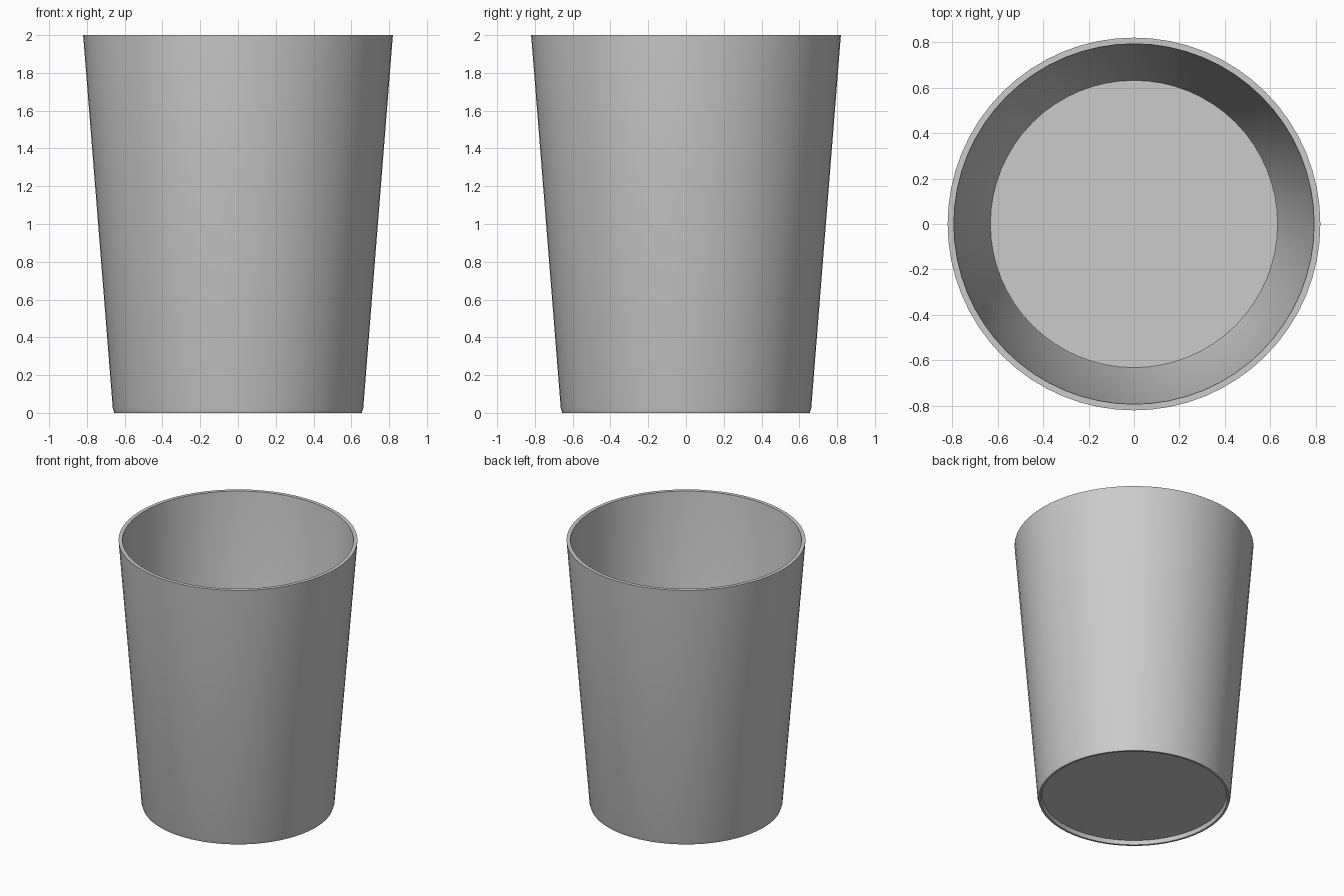
import bpy, bmesh, math

if "Cube" in bpy.data.objects:
    bpy.data.objects.remove(bpy.data.objects["Cube"])

# Tapered cup: revolve a profile (radius, height) from recessed underside to inner floor
profile = [(0.632, 0.03), (0.64, 0.0), (0.655, 0.0), (0.663, 0.025), (0.82, 2.0),
           (0.793, 2.0), (0.638, 0.07), (0.632, 0.055)]
SEGMENTS = 64

bm = bmesh.new()
rings = []
for r, z in profile:
    rings.append([bm.verts.new((r * math.cos(2 * math.pi * i / SEGMENTS),
                                r * math.sin(2 * math.pi * i / SEGMENTS), z))
                  for i in range(SEGMENTS)])

# Walls and rim
for lower, upper in zip(rings, rings[1:]):
    for i in range(SEGMENTS):
        j = (i + 1) % SEGMENTS
        bm.faces.new((lower[i], lower[j], upper[j], upper[i]))

# Underside and inner floor
bm.faces.new(list(reversed(rings[0])))
bm.faces.new(rings[-1])
bmesh.ops.recalc_face_normals(bm, faces=bm.faces)

mesh = bpy.data.meshes.new("cup")
bm.to_mesh(mesh)
bm.free()
cup = bpy.data.objects.new("cup", mesh)
bpy.context.collection.objects.link(cup)
bpy.context.view_layer.objects.active = cup
cup.select_set(True)
bpy.ops.object.shade_smooth_by_angle(angle=math.radians(35))
